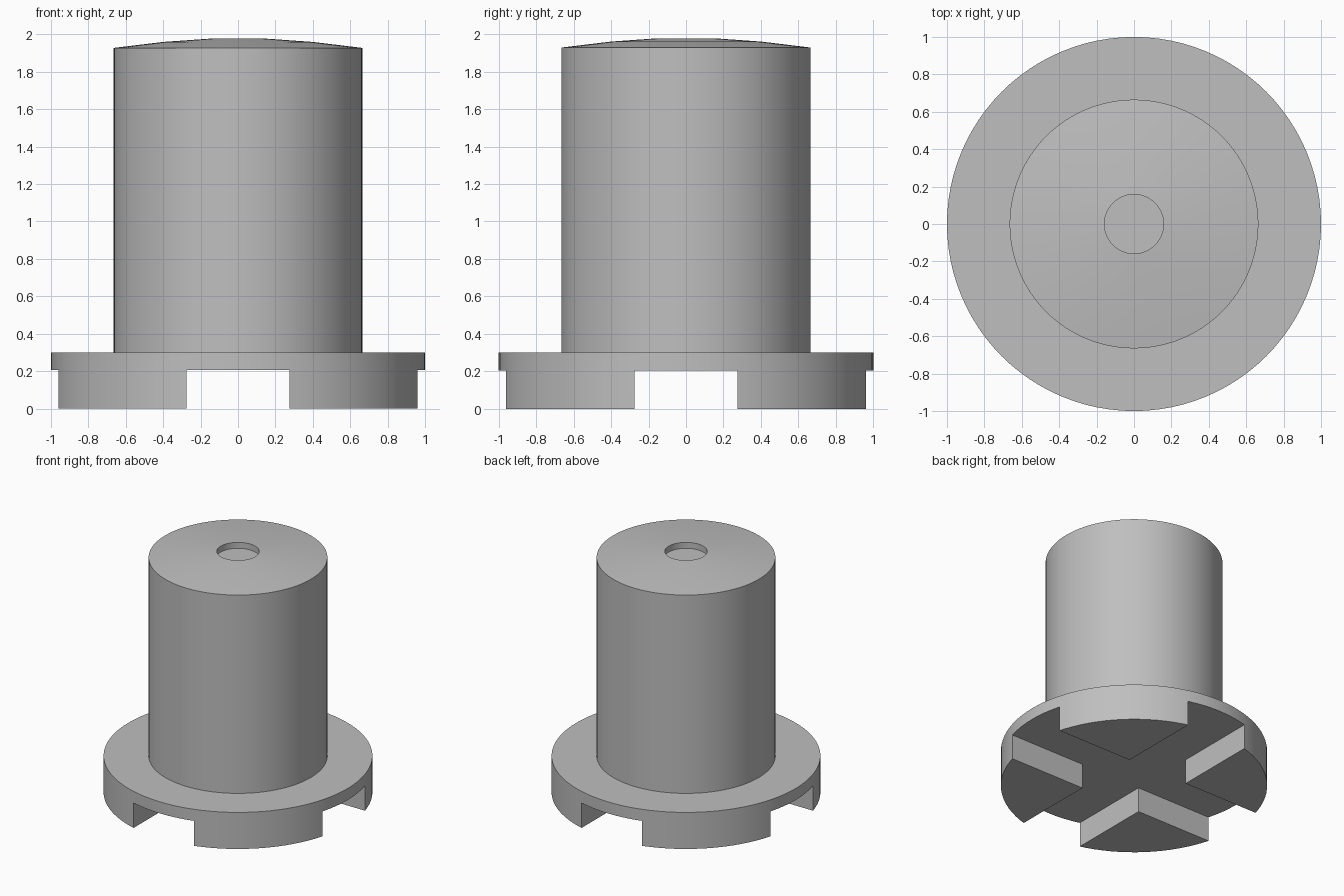
import bpy, bmesh, math

cube = bpy.data.objects.get("Cube")
if cube:
    bpy.data.objects.remove(cube, do_unlink=True)

SEGMENTS = 96
SLOT = 0.275       # half width of the slots under the flange
SLOT_TOP = 0.205

grey = bpy.data.materials.new("plain grey")
grey.use_nodes = True
colour = (0.52, 0.52, 0.52, 1)
grey.diffuse_color = colour
grey.node_tree.nodes["Principled BSDF"].inputs["Base Color"].default_value = colour


def finish(name, bm):
    bmesh.ops.recalc_face_normals(bm, faces=bm.faces)
    mesh = bpy.data.meshes.new(name)
    bm.to_mesh(mesh)
    bm.free()
    mesh.materials.append(grey)
    obj = bpy.data.objects.new(name, mesh)
    bpy.context.collection.objects.link(obj)
    return obj


def lathe(name, profile):
    bm = bmesh.new()
    verts = [bm.verts.new((r, 0, z)) for r, z in profile]
    edges = [bm.edges.new(pair) for pair in zip(verts, verts[1:])]
    bmesh.ops.spin(bm, geom=verts + edges, cent=(0, 0, 0), axis=(0, 0, 1),
                   angle=math.tau, steps=SEGMENTS, use_merge=True)
    bmesh.ops.remove_doubles(bm, verts=bm.verts, dist=0.0001)
    return finish(name, bm)


def select_only(obj):
    bpy.ops.object.select_all(action='DESELECT')
    obj.select_set(True)
    bpy.context.view_layer.objects.active = obj


# Post with a shallow domed top and a blind centre hole
post = lathe("post", [(0, 0.25), (0.665, 0.25), (0.665, 1.928), (0.4, 1.96),
                      (0.158, 1.977), (0.158, 1.928), (0, 1.928)])

# Round flange whose underside is cut into four feet
flange = lathe("slotted_flange", [(0, 0), (1, 0), (1, 0.3), (0, 0.3)])

# Cross-shaped cutter, one arm outline turned four times
bm = bmesh.new()
outline = []
for turn in range(4):
    c, s = round(math.cos(turn * math.pi / 2)), round(math.sin(turn * math.pi / 2))
    for x, y in ((1.5, -SLOT), (1.5, SLOT), (SLOT, SLOT)):
        outline.append(bm.verts.new((x * c - y * s, x * s + y * c, -0.5)))
face = bm.faces.new(outline)
top = bmesh.ops.extrude_face_region(bm, geom=[face])["geom"]
bmesh.ops.translate(bm, vec=(0, 0, SLOT_TOP + 0.5),
                    verts=[g for g in top if isinstance(g, bmesh.types.BMVert)])
cutter = finish("slot_cutter", bm)
cutter.hide_render = True

slots = flange.modifiers.new("slots", 'BOOLEAN')
slots.operation = 'DIFFERENCE'
slots.solver = 'EXACT'
slots.object = cutter
select_only(flange)
bpy.ops.object.modifier_apply(modifier=slots.name)
bpy.data.objects.remove(cutter, do_unlink=True)

# Smooth round sides with crisp rims
for part, angle in ((post, 6), (flange, 30)):
    select_only(part)
    bpy.ops.object.shade_smooth_by_angle(angle=math.radians(angle))
